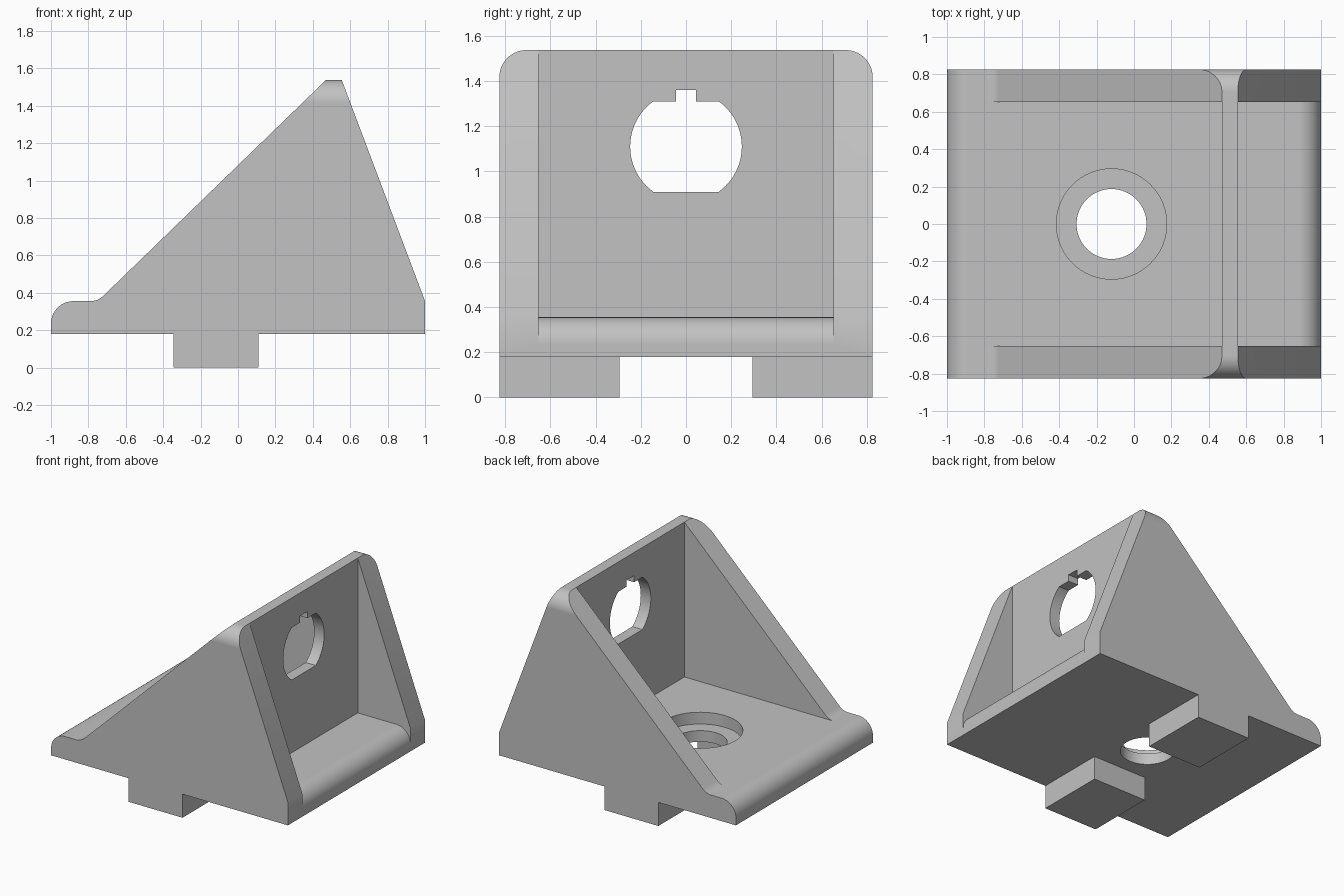
import bpy, bmesh
from math import radians, sin, cos

cube = bpy.data.objects.get("Cube")
if cube:
    bpy.data.objects.remove(cube, do_unlink=True)

# Main sizes
HALF_W, INNER_W = 0.826, 0.652
UNDER, FLOOR, TOP = 0.18, 0.355, 1.537
PLATE_BACK, PLATE_FRONT = 0.47, 0.555
R = 0.12

grey = bpy.data.materials.new("light grey")
grey.use_nodes = True
colour = (0.54, 0.54, 0.54, 1)
grey.diffuse_color = colour
grey.node_tree.nodes["Principled BSDF"].inputs["Base Color"].default_value = colour


def arc(cx, cy, r, start, end, steps=14):
    angles = [radians(start + (end - start) * i / steps) for i in range(steps + 1)]
    return [(cx + r * cos(a), cy + r * sin(a)) for a in angles]


def prism(name, outline, axis, low, high):
    """Extrude a flat outline along an axis."""
    place = {"x": lambda a, b, d: (d, a, b),
             "y": lambda a, b, d: (a, d, b),
             "z": lambda a, b, d: (a, b, d)}[axis]
    bm = bmesh.new()
    face = bm.faces.new([bm.verts.new(place(a, b, low)) for a, b in outline])
    grown = bmesh.ops.extrude_face_region(bm, geom=[face])["geom"]
    moved = [v for v in grown if isinstance(v, bmesh.types.BMVert)]
    bmesh.ops.translate(bm, verts=moved, vec=place(0, 0, high - low))
    bmesh.ops.recalc_face_normals(bm, faces=bm.faces[:])
    mesh = bpy.data.meshes.new(name)
    bm.to_mesh(mesh)
    bm.free()
    mesh.materials.append(grey)
    obj = bpy.data.objects.new(name, mesh)
    bpy.context.scene.collection.objects.link(obj)
    return obj


def box(a0, a1, b0, b1):
    return [(a0, b0), (a1, b0), (a1, b1), (a0, b1)]


def circle(cx, cy, r, steps=64):
    return arc(cx, cy, r, 0, 360, steps)[:-1]


# Side silhouette: base, locating tabs, rounded lip and sloping gussets
silhouette = [(-1, UNDER), (-0.345, UNDER), (-0.345, 0), (0.11, 0), (0.11, UNDER),
              (1, UNDER), (1, FLOOR), (PLATE_FRONT, TOP), (PLATE_BACK, TOP)]
silhouette += arc(-0.79, FLOOR + 0.1, 0.1, 314, 270, 8)
silhouette += arc(-1 + R, FLOOR - R, R, 90, 180)
bracket = prism("bracket", silhouette, "y", -HALF_W, HALF_W)

# Rounded upper corners
end_shape = [(-HALF_W, -1), (HALF_W, -1)]
end_shape += arc(HALF_W - R, TOP - R, R, 0, 90)
end_shape += arc(R - HALF_W, TOP - R, R, 90, 180)
corners = prism("corner_rounding", end_shape, "x", -2, 2)

# Pockets between the gussets, the outer one with a rounded floor edge
rear = prism("rear_pocket", box(-0.84, PLATE_BACK, FLOOR, 2), "y", -INNER_W, INNER_W)
front_shape = [(PLATE_FRONT, FLOOR)] + arc(1 - R, FLOOR - R, R, 90, 0)
front_shape += [(1.5, FLOOR - R), (1.5, 2), (PLATE_FRONT, 2)]
front = prism("front_pocket", front_shape, "y", -INNER_W, INNER_W)

# Gap between the two tabs underneath
gap = prism("tab_gap", box(-0.5, 0.3, -0.5, UNDER), "y", -0.295, 0.295)

# Screw hole with counterbore
bore = prism("counterbore", circle(-0.12, 0, 0.295), "z", 0.265, 0.6)
hole = prism("screw_hole", circle(-0.12, 0, 0.187), "z", -0.2, 0.6)

# Flattened round opening with a key slot
mid, flat, key = 1.11, 1.31, 0.045
opening = arc(0, mid, 0.247, -54, 54, 24)
opening += [(key, flat), (key, 1.36), (-key, 1.36), (-key, flat)]
opening += arc(0, mid, 0.247, 126, 234, 24)
keyhole = prism("keyed_opening", opening, "x", 0.4, 0.7)

# Combine everything into one solid
bpy.ops.object.select_all(action="DESELECT")
bpy.context.view_layer.objects.active = bracket
bracket.select_set(True)
for cutter in (corners, rear, front, gap, bore, hole, keyhole):
    mod = bracket.modifiers.new(cutter.name, "BOOLEAN")
    mod.operation = "INTERSECT" if cutter is corners else "DIFFERENCE"
    mod.solver = "EXACT"
    mod.object = cutter
    bpy.ops.object.modifier_apply(modifier=mod.name)
    bpy.data.objects.remove(cutter, do_unlink=True)

bpy.ops.object.shade_smooth_by_angle(angle=radians(25))
weighted = bracket.modifiers.new("even_normals", "WEIGHTED_NORMAL")
weighted.keep_sharp = True
